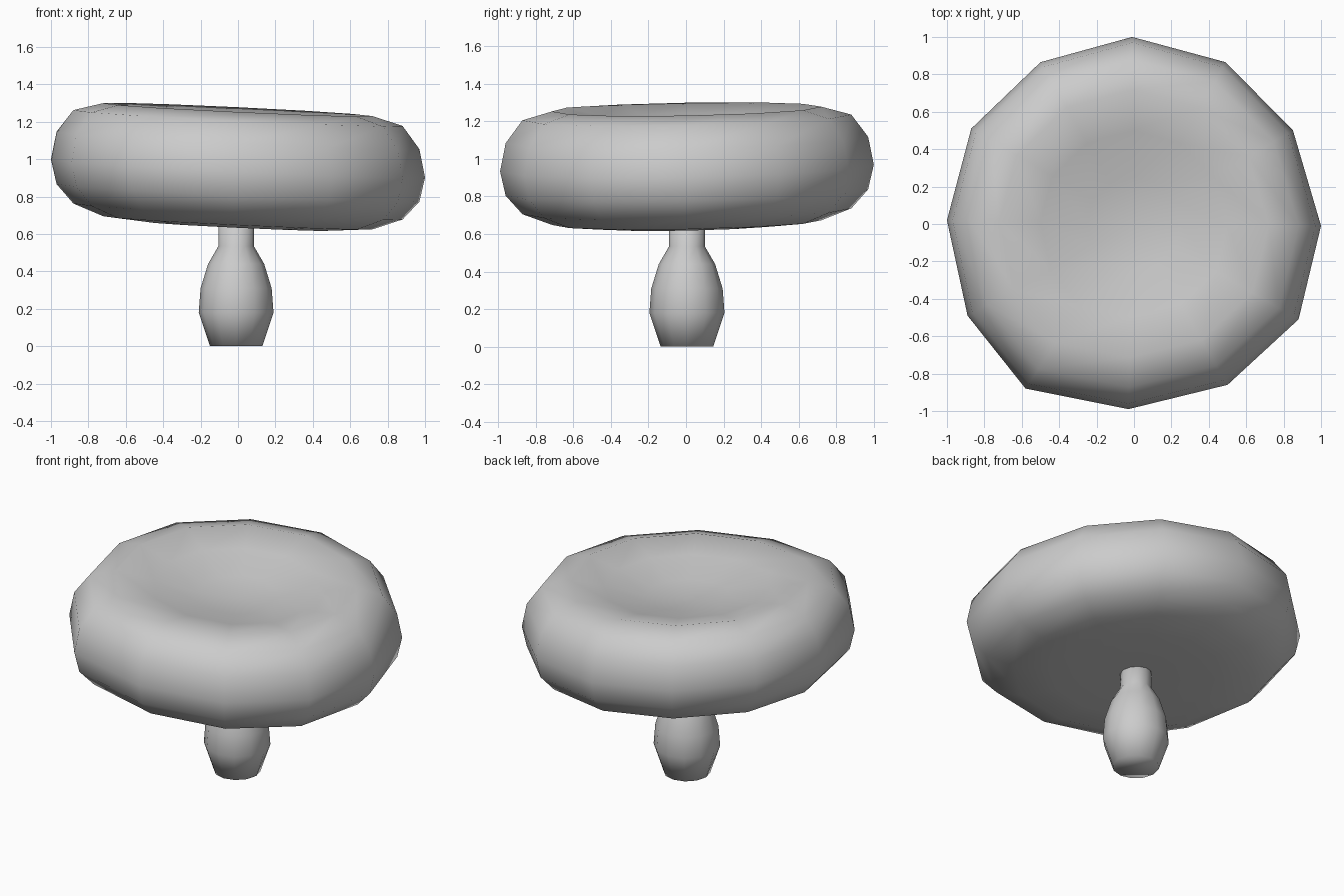
import bpy, bmesh, math

if "Cube" in bpy.data.objects:
    bpy.data.objects.remove(bpy.data.objects["Cube"], do_unlink=True)

# One plain grey material
grey = bpy.data.materials.new("pale_grey")
grey.use_nodes = True
COLOUR = (0.6, 0.6, 0.6, 1)
grey.diffuse_color = COLOUR
grey.node_tree.nodes["Principled BSDF"].inputs["Base Color"].default_value = COLOUR


def lathe(name, outline, profile, place, bottom_z=None, top_z=None):
    """Stack scaled copies of an outline; close ends with a fan or a flat face."""
    bm = bmesh.new()
    rings = [[bm.verts.new(place(r * x, r * y, z)) for x, y in outline] for r, z in profile]
    n = len(outline)
    for a, b in zip(rings, rings[1:]):
        for i in range(n):
            j = (i + 1) % n
            bm.faces.new((a[i], a[j], b[j], b[i]))
    for ring, z in ((rings[0], bottom_z), (rings[-1], top_z)):
        if z is None:
            bm.faces.new(ring)
        else:
            tip = bm.verts.new(place(0, 0, z))
            for i in range(n):
                bm.faces.new((ring[i], ring[(i + 1) % n], tip))
    bmesh.ops.recalc_face_normals(bm, faces=bm.faces)
    mesh = bpy.data.meshes.new(name)
    bm.to_mesh(mesh)
    bm.free()
    mesh.materials.append(grey)
    mesh.shade_smooth()
    obj = bpy.data.objects.new(name, mesh)
    bpy.context.collection.objects.link(obj)
    return obj


# Cap: slightly uneven twelve-sided ring, tilted, with a dished top
cap_outline = [(1, -.01), (.85, .5), (.49, .865), (-.01, 1), (-.5, .865), (-.87, .51),
               (-1, .02), (-.89, -.49), (-.58, -.88), (-.03, -.99), (.5, -.86), (.88, -.51)]
cap_profile = [(.25, .64), (.5, .642), (.72, .66), (.88, .72), (.97, .82), (1, .95),
               (.97, 1.1), (.88, 1.22), (.72, 1.265), (.5, 1.22), (.25, 1.16)]
lathe("mushroom_cap", cap_outline, cap_profile,
      lambda x, y, z: (x, y, z - .048 * x + .018 * y), .64, 1.14)

# Stem: bulbous base narrowing to a neck that runs into the cap
stem_outline = [(math.cos(i * math.tau / 12), math.sin(i * math.tau / 12)) for i in range(12)]
stem_profile = [(.14, 0), (.2, .18), (.19, .31), (.15, .44), (.095, .535), (.095, .72)]
lathe("mushroom_stem", stem_outline, stem_profile,
      lambda x, y, z: (x - .01, y + .005, z))
